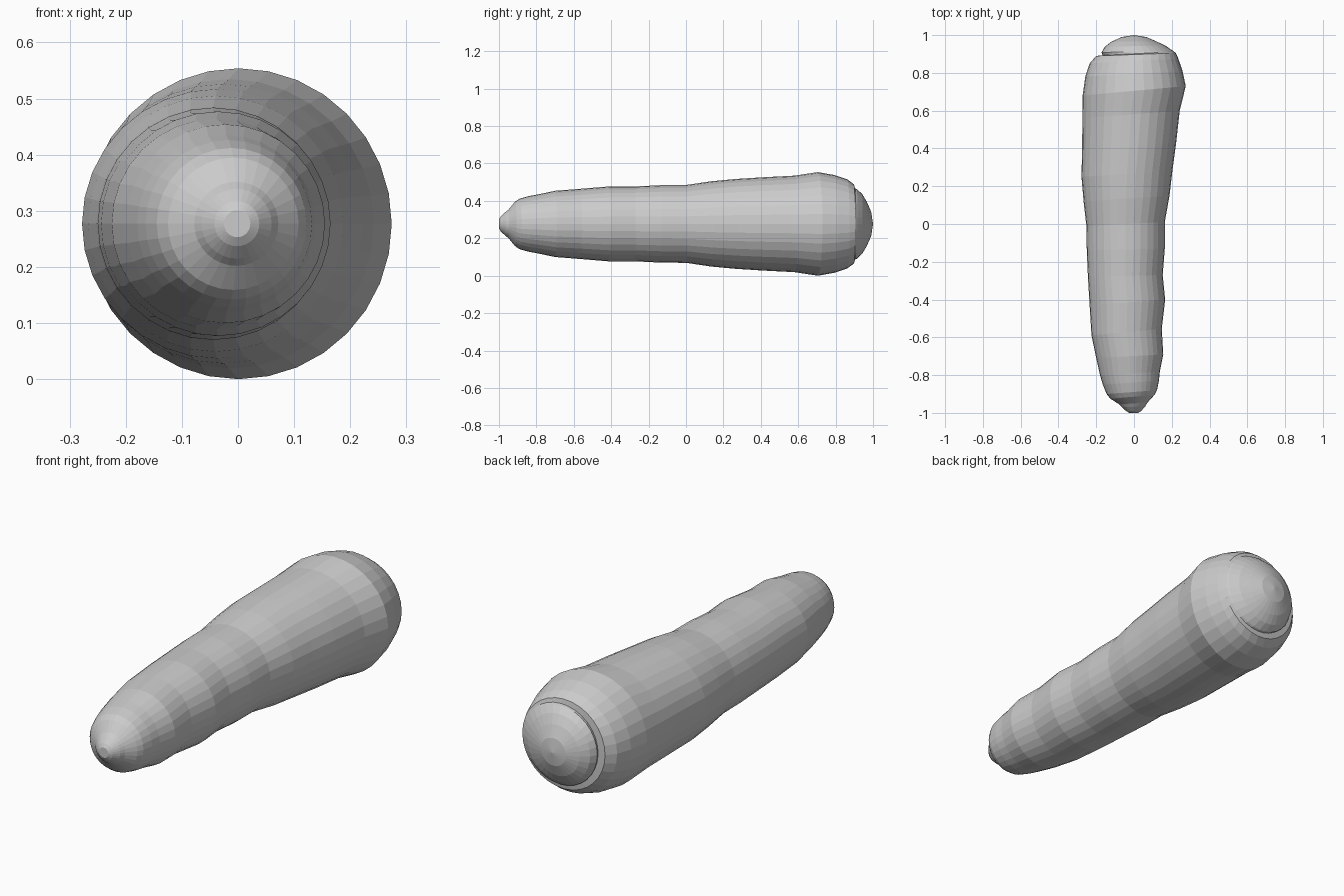
import bpy, bmesh
from math import cos, sin, tau

SIDES = 32
AXIS_Z = 0.277

# Ring stations: left x, left y, right x, right y, vertical radius
RINGS = [
    # pointed tip
    (-0.025, -1.0, 0.022, -1.0, 0.024),
    (-0.042, -0.99, 0.038, -0.99, 0.040),
    (-0.065, -0.97, 0.060, -0.965, 0.062),
    (-0.078, -0.955, 0.072, -0.945, 0.075),
    (-0.125, -0.925, 0.108, -0.905, 0.118),
    (-0.145, -0.90, 0.122, -0.88, 0.135),
    (-0.165, -0.85, 0.132, -0.83, 0.149),
    (-0.18, -0.80, 0.137, -0.78, 0.158),
    # wavy root body
    (-0.20, -0.71, 0.155, -0.69, 0.177),
    (-0.225, -0.59, 0.147, -0.555, 0.187),
    (-0.235, -0.43, 0.165, -0.40, 0.200),
    (-0.244, -0.28, 0.152, -0.27, 0.200),
    (-0.25, -0.14, 0.163, -0.13, 0.207),
    (-0.252, -0.01, 0.163, 0.01, 0.208),
    (-0.267, 0.12, 0.188, 0.15, 0.228),
    (-0.278, 0.25, 0.203, 0.28, 0.240),
    (-0.275, 0.39, 0.222, 0.42, 0.249),
    (-0.273, 0.56, 0.242, 0.60, 0.258),
    (-0.272, 0.68, 0.274, 0.73, 0.277),
    (-0.258, 0.78, 0.257, 0.81, 0.261),
    # shoulder and stepped crown
    (-0.235, 0.85, 0.235, 0.875, 0.238),
    (-0.20, 0.89, 0.222, 0.905, 0.212),
    (-0.166, 0.893, 0.212, 0.912, 0.190),
    (-0.172, 0.908, 0.205, 0.918, 0.187),
    (-0.155, 0.938, 0.165, 0.945, 0.160),
    (-0.12, 0.965, 0.118, 0.967, 0.120),
    (-0.065, 0.99, 0.065, 0.99, 0.065),
]


def ring(bm, lx, ly, rx, ry, rz):
    """Slightly tilted cross-section."""
    verts = []
    for i in range(SIDES):
        c, s = cos(tau * i / SIDES), sin(tau * i / SIDES)
        verts.append(bm.verts.new(((lx + rx) / 2 + (rx - lx) / 2 * c,
                                   (ly + ry) / 2 + (ry - ly) / 2 * c,
                                   AXIS_Z + rz * s)))
    return verts


bm = bmesh.new()
loops = [ring(bm, *r) for r in RINGS]
for a, b in zip(loops, loops[1:]):
    for i in range(SIDES):
        j = (i + 1) % SIDES
        bm.faces.new((a[i], a[j], b[j], b[i]))

# closed tip and rounded crown apex
bm.faces.new(loops[0])
apex = bm.verts.new((0, 1.0, AXIS_Z))
for i in range(SIDES):
    bm.faces.new((loops[-1][i], loops[-1][(i + 1) % SIDES], apex))

bmesh.ops.recalc_face_normals(bm, faces=bm.faces[:])
mesh = bpy.data.meshes.new("tapered_root")
bm.to_mesh(mesh)
bm.free()
root = bpy.data.objects.new("tapered_root", mesh)
bpy.context.collection.objects.link(root)
